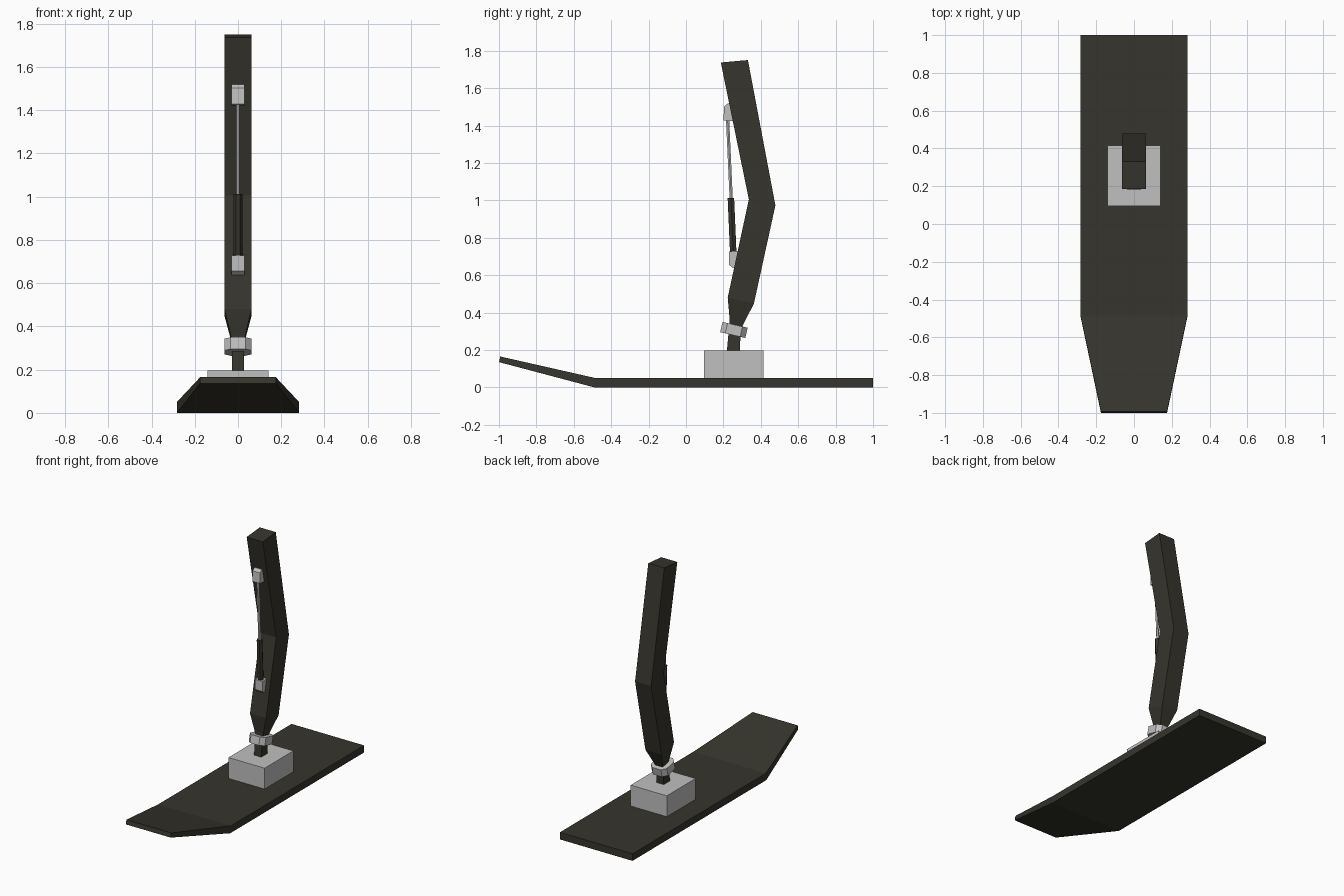
import bpy, bmesh, math
from mathutils import Vector

if "Cube" in bpy.data.objects:
    bpy.data.objects.remove(bpy.data.objects["Cube"])


def material(name, rgb):
    m = bpy.data.materials.new(name)
    m.diffuse_color = (*rgb, 1)
    m.use_nodes = True
    m.node_tree.nodes["Principled BSDF"].inputs["Base Color"].default_value = m.diffuse_color
    return m


DARK = material("dark olive", (0.037, 0.035, 0.026))
GREY = material("light grey", (0.53, 0.53, 0.53))


def loft(name, rings, mat):
    """Skin a list of equal-length point rings and cap both ends."""
    bm = bmesh.new()
    rows = [[bm.verts.new(p) for p in r] for r in rings]
    n = len(rows[0])
    for a, b in zip(rows, rows[1:]):
        for i in range(n):
            j = (i + 1) % n
            bm.faces.new((a[i], a[j], b[j], b[i]))
    bm.faces.new(rows[0])
    bm.faces.new(rows[-1])
    bmesh.ops.recalc_face_normals(bm, faces=bm.faces)
    me = bpy.data.meshes.new(name)
    bm.to_mesh(me)
    bm.free()
    me.materials.append(mat)
    ob = bpy.data.objects.new(name, me)
    bpy.context.collection.objects.link(ob)
    return ob


def section(w, p, q):
    """Rectangle of half width w between two (y, z) points."""
    return [(-w, *p), (w, *p), (w, *q), (-w, *q)]


def rod(name, a, b, r, mat, sides=6):
    a, b = Vector((0, *a)), Vector((0, *b))
    d = (b - a).normalized()
    u = Vector((1, 0, 0))
    v = d.cross(u)
    rings = [[c + r * (math.cos(t) * u + math.sin(t) * v)
              for t in (i * math.tau / sides for i in range(sides))]
             for c in (a, b)]
    return loft(name, rings, mat)


# Ski with a narrowing, upturned tip
loft("ski", [section(0.175, (-1, 0.135), (-0.993, 0.165)),
             section(0.283, (-0.49, 0), (-0.485, 0.05)),
             section(0.283, (1, 0), (1, 0.05))], DARK)

# Binding block on the ski
loft("binding_block", [section(0.141, (0.095, 0.05), (0.415, 0.05)),
                       section(0.141, (0.095, 0.197), (0.415, 0.197))], GREY)

# Ankle post
loft("ankle_post", [section(0.028, (0.218, 0.19), (0.287, 0.19)),
                    section(0.028, (0.234, 0.36), (0.295, 0.345))], DARK)

# Tilted ankle collar with chamfered corners
X, Y, C = 0.0625, 0.069, 0.028
outline = [(X, Y - C), (X - C, Y), (C - X, Y), (-X, Y - C),
           (-X, C - Y), (C - X, -Y), (X - C, -Y), (X, C - Y)]
collar = loft("ankle_collar", [[(x, y, z) for x, y in outline]
                               for z in (-0.028, 0.028)], GREY)
collar.location = (0, 0.256, 0.307)
collar.rotation_euler.x = math.radians(-13)

# Bent leg, tapering at the ankle
loft("leg", [section(0.028, (0.236, 0.335), (0.298, 0.32)),
             section(0.0625, (0.223, 0.48), (0.363, 0.448)),
             section(0.0625, (0.336, 1.005), (0.478, 0.973)),
             section(0.0625, (0.186, 1.737), (0.331, 1.75))], DARK)


# Damper brackets: side profiles extruded across x
def bracket(name, profile):
    loft(name, [[(x, y, z) for y, z in profile] for x in (-0.029, 0.029)], GREY)


bracket("upper_bracket", [(0.2, 1.428), (0.204, 1.502), (0.223, 1.518),
                          (0.26, 1.51), (0.275, 1.42)])
bracket("lower_bracket", [(0.23, 0.727), (0.231, 0.655), (0.25, 0.638),
                          (0.28, 0.65), (0.29, 0.73)])

# Damper rod and cylinder
rod("damper_rod", (0.222, 1.44), (0.242, 1.0), 0.01, GREY)
rod("damper_cylinder", (0.24, 1.012), (0.253, 0.71), 0.02, DARK)
